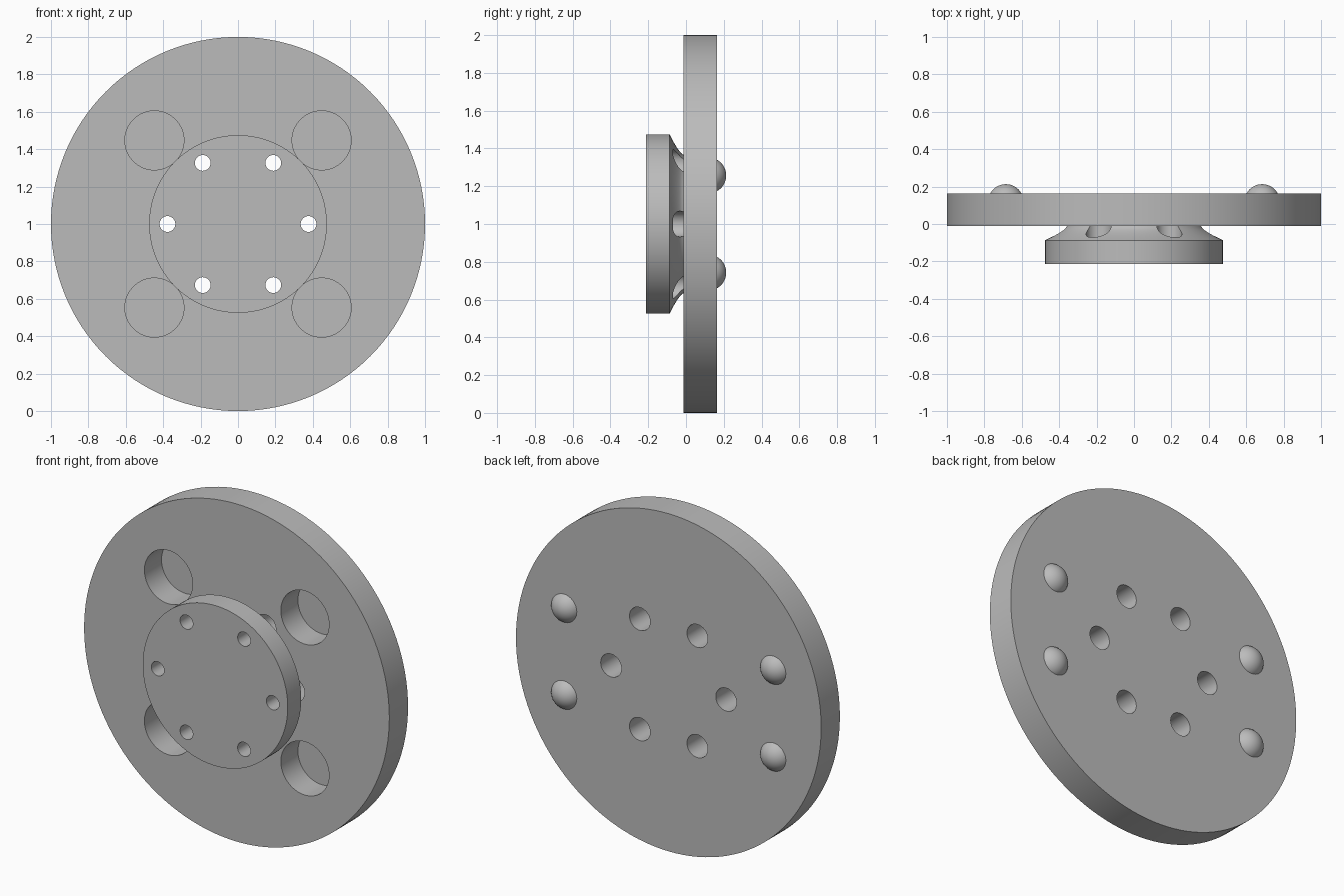
import bpy
import bmesh
import math
from mathutils import Matrix

if "Cube" in bpy.data.objects:
    bpy.data.objects.remove(bpy.data.objects["Cube"])

grey = bpy.data.materials.new("machined_grey")
grey.use_nodes = True
colour = (0.5, 0.5, 0.5, 1)
grey.diffuse_color = colour
grey.node_tree.nodes["Principled BSDF"].inputs["Base Color"].default_value = colour

CENTRE_Z = 1.0
DISC_FRONT, DISC_BACK = -0.012, 0.163
FLANGE_FRONT, FLANGE_BACK = -0.213, -0.087


def lathe(name, profile, x=0, z=CENTRE_Z, segments=128):
    """Spin (radius, y) points about a line parallel to the y axis."""
    bm = bmesh.new()
    rings = []
    for radius, y in profile:
        angles = [2 * math.pi * i / segments for i in range(segments)]
        rings.append([bm.verts.new((x + radius * math.cos(a), y, z + radius * math.sin(a)))
                      for a in angles])
    for a, b in zip(rings, rings[1:]):
        for i in range(segments):
            j = (i + 1) % segments
            bm.faces.new((a[i], a[j], b[j], b[i]))
    bm.faces.new(rings[0])
    bm.faces.new(rings[-1])
    bmesh.ops.recalc_face_normals(bm, faces=bm.faces)
    mesh = bpy.data.meshes.new(name)
    bm.to_mesh(mesh)
    bm.free()
    obj = bpy.data.objects.new(name, mesh)
    bpy.context.collection.objects.link(obj)
    mesh.materials.append(grey)
    return obj


def smooth(obj):
    bpy.ops.object.select_all(action="DESELECT")
    obj.select_set(True)
    bpy.context.view_layer.objects.active = obj
    bpy.ops.object.shade_smooth_by_angle(angle=math.radians(30))


def cut(obj, cutters):
    for cutter in cutters:
        mod = obj.modifiers.new("hole", "BOOLEAN")
        mod.operation = "DIFFERENCE"
        mod.solver = "EXACT"
        mod.object = cutter
    bpy.context.view_layer.objects.active = obj
    for mod in list(obj.modifiers):
        bpy.ops.object.modifier_apply(modifier=mod.name)


# Main disc, and the front flange with its concave neck
disc = lathe("main_disc", [(1.0, DISC_FRONT), (1.0, DISC_BACK)])
neck = []
for i in range(9):
    t = math.radians(12 + 60 * i / 8)
    neck.append((t, i))
r0, r1 = 0.475, 0.365
profile = [(r0, FLANGE_FRONT)]
for i in range(9):
    t = i / 8
    radius = r1 + (r0 - r1) * (1 - t) ** 1.4
    profile.append((radius, FLANGE_BACK + (DISC_FRONT - FLANGE_BACK) * t))
flange = lathe("front_flange", profile)

# Bolt holes: narrow in the flange, wide through the neck and disc
narrow, wide, pockets = [], [], []
for i in range(6):
    a = math.radians(60 * i)
    x, z = 0.377 * math.cos(a), CENTRE_Z + 0.377 * math.sin(a)
    narrow.append(lathe("narrow_cutter", [(0.042, -0.3), (0.042, 0.3)], x, z, 40))
    wide.append(lathe("wide_cutter", [(0.068, -0.07), (0.068, 0.3)], x, z, 40))

# Blind round pockets in the disc front
for sx in (-1, 1):
    for sz in (-1, 1):
        pockets.append(lathe("pocket_cutter", [(0.158, -0.1), (0.158, 0.148)],
                             sx * 0.447, CENTRE_Z + sz * 0.447, 64))

cut(disc, wide + pockets)
cut(flange, narrow + wide)
for cutter in narrow + wide + pockets:
    bpy.data.objects.remove(cutter)
smooth(disc)
smooth(flange)

# Domed studs on the back
for sx, side in ((1, "left"), (-1, "right")):
    for sz, level in ((1, "upper"), (-1, "lower")):
        radius, y = 0.095, 0.213 - 0.095
        bm = bmesh.new()
        bmesh.ops.create_uvsphere(bm, u_segments=40, v_segments=24, radius=radius,
                                  matrix=Matrix.Rotation(math.pi / 2, 4, "X"))
        # Keep only the cap that stands clear of the disc
        bmesh.ops.bisect_plane(bm, geom=bm.verts[:] + bm.edges[:] + bm.faces[:],
                               plane_co=(0, DISC_BACK - y - 0.003, 0),
                               plane_no=(0, -1, 0), clear_outer=True)
        mesh = bpy.data.meshes.new("back_stud")
        bm.to_mesh(mesh)
        bm.free()
        mesh.materials.append(grey)
        stud = bpy.data.objects.new(f"back_stud_{level}_{side}", mesh)
        stud.location = (sx * 0.685, y, CENTRE_Z + sz * 0.257)
        bpy.context.collection.objects.link(stud)
        smooth(stud)
